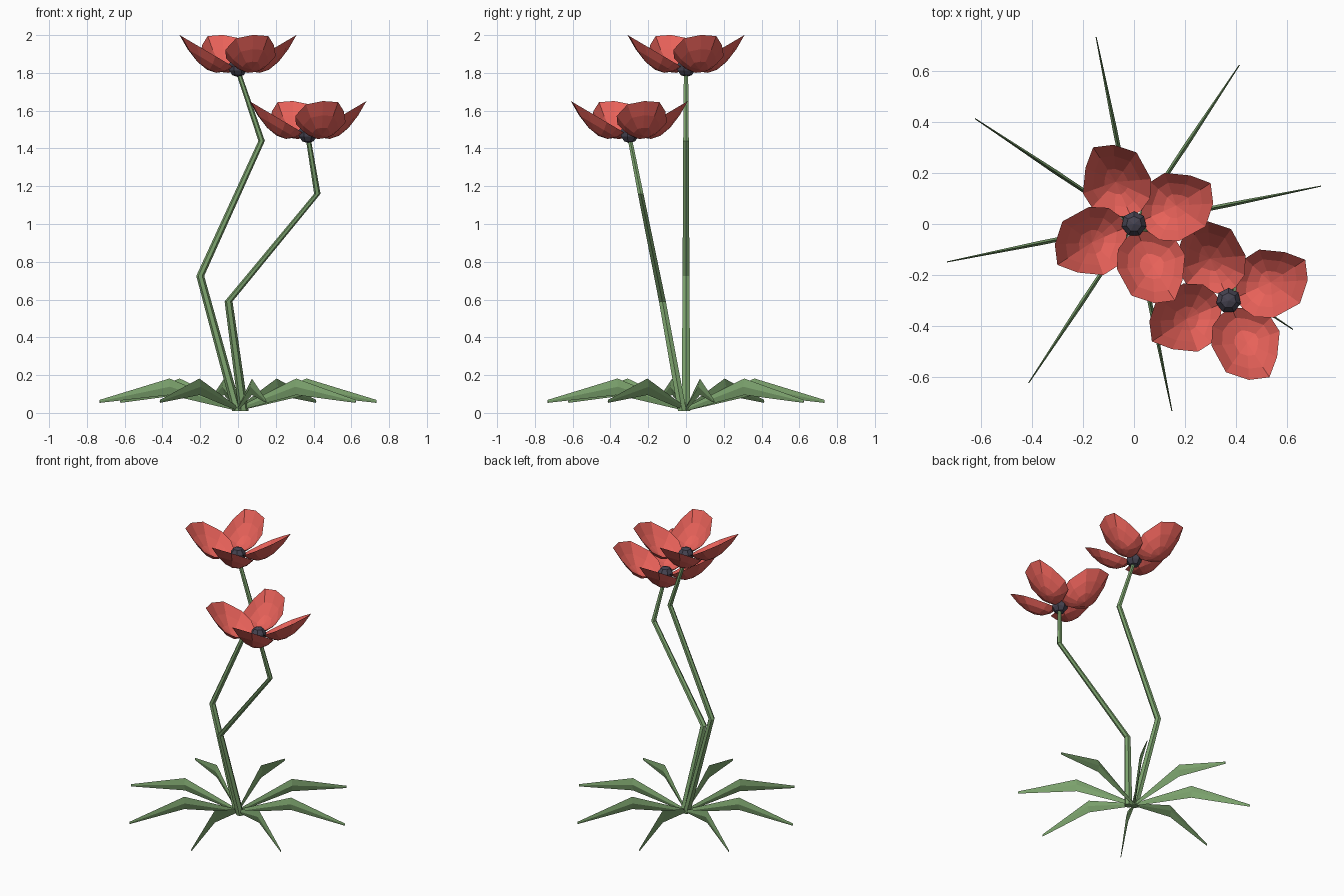
import bpy, bmesh, math
from mathutils import Vector, Matrix

if "Cube" in bpy.data.objects:
    bpy.data.objects.remove(bpy.data.objects["Cube"])


def material(name, rgb):
    m = bpy.data.materials.new(name)
    m.diffuse_color = (*rgb, 1)
    m.use_nodes = True
    m.node_tree.nodes["Principled BSDF"].inputs["Base Color"].default_value = m.diffuse_color
    return m


GREEN = material("leaf_green", (0.21, 0.38, 0.16))
RED = material("petal_red", (0.80, 0.12, 0.10))
DARK = material("dark_centre", (0.06, 0.055, 0.08))


def finish(name, bm, mat, fix_normals=True):
    if fix_normals:
        bmesh.ops.recalc_face_normals(bm, faces=bm.faces)
    me = bpy.data.meshes.new(name)
    bm.to_mesh(me)
    bm.free()
    me.materials.append(mat)
    ob = bpy.data.objects.new(name, me)
    bpy.context.collection.objects.link(ob)
    return ob


def loft(bm, rings):
    """Join rings of points into a closed, capped skin."""
    vs = [[bm.verts.new(p) for p in r] for r in rings]
    n = len(vs[0])
    for a, b in zip(vs, vs[1:]):
        for i in range(n):
            j = (i + 1) % n
            bm.faces.new((a[i], a[j], b[j], b[i]))
    bm.faces.new(vs[0][::-1])
    bm.faces.new(vs[-1])


def stem(name, path, radii, sides=6):
    bm = bmesh.new()
    rings = []
    for (x, y, z), r in zip(path, radii):
        rings.append([(x + r * math.cos(2 * math.pi * i / sides),
                       y + r * math.sin(2 * math.pi * i / sides), z) for i in range(sides)])
    loft(bm, rings)
    finish(name, bm, GREEN)


def leaf(name, angle):
    # radius, low edge, high edge, half thickness
    sections = [(0.0, 0.01, 0.03, 0.006), (0.37, 0.095, 0.182, 0.009), (0.747, 0.053, 0.069, 0.002)]
    bm = bmesh.new()
    loft(bm, [[(r, 0, lo), (r, t, (lo + hi) / 2), (r, 0, hi), (r, -t, (lo + hi) / 2)]
              for r, lo, hi, t in sections])
    finish(name, bm, GREEN).rotation_euler.z = angle


# Petal rim in plan, seen from above, relative to the flower axis
RIM = [(0.01, -0.025), (0.075, -0.032), (0.165, -0.065), (0.20, -0.12), (0.19, -0.22), (0.16, -0.30),
       (0.08, -0.31), (-0.01, -0.28), (-0.067, -0.176), (-0.063, -0.10), (-0.03, -0.055)]


def petal(name, angle, origin):
    """Spoon-shaped open shell: tilted rim with a bowl below it."""
    c = Vector((0.072, -0.165))
    bm = bmesh.new()

    def point(p, s):
        q = c + (Vector(p) - c) * s
        z = 0.018 - 0.59 * q.y - 0.098 * (1 - s * s)
        return bm.verts.new((q.x, q.y, z))

    rings = [[point(p, s) for p in RIM] for s in (1, 0.7, 0.35)]
    mid = point(c, 0)
    n = len(RIM)
    for i in range(n):
        j = (i + 1) % n
        for a, b in zip(rings, rings[1:]):
            bm.faces.new((a[j], a[i], b[i], b[j]))
        bm.faces.new((rings[-1][j], rings[-1][i], mid))
    bmesh.ops.reverse_faces(bm, faces=bm.faces) if mid.link_faces[0].normal.z < 0 else None
    ob = finish(name, bm, RED)
    ob.rotation_euler.z = angle
    ob.location = origin


def flower(name, origin):
    for k in range(4):
        petal(f"{name}_petal_{k + 1}", k * math.pi / 2, origin)
    bm = bmesh.new()
    bmesh.ops.create_uvsphere(bm, u_segments=7, v_segments=5, radius=0.052,
                              matrix=Matrix.Translation((0, 0, 0.03)))
    finish(name + "_centre", bm, DARK).location = origin


# Stems
R = (0.026, 0.021, 0.017, 0.013)
stem("tall_stem", [(-0.005, 0, 0.01), (-0.20, 0, 0.725), (0.125, 0, 1.44), (0, 0, 1.81)], R)
stem("short_stem", [(0.03, -0.02, 0.01), (-0.05, -0.125, 0.59), (0.42, -0.24, 1.16), (0.37, -0.30, 1.465)], R)

# Flower heads
flower("tall_flower", (0, 0, 1.80))
flower("short_flower", (0.37, -0.30, 1.45))

# Rosette of leaves
for k in range(8):
    leaf(f"leaf_{k + 1}", 0.2 + k * math.pi / 4)

# Rest the model on the ground
for ob in bpy.context.collection.objects:
    ob.location.z -= 0.0
